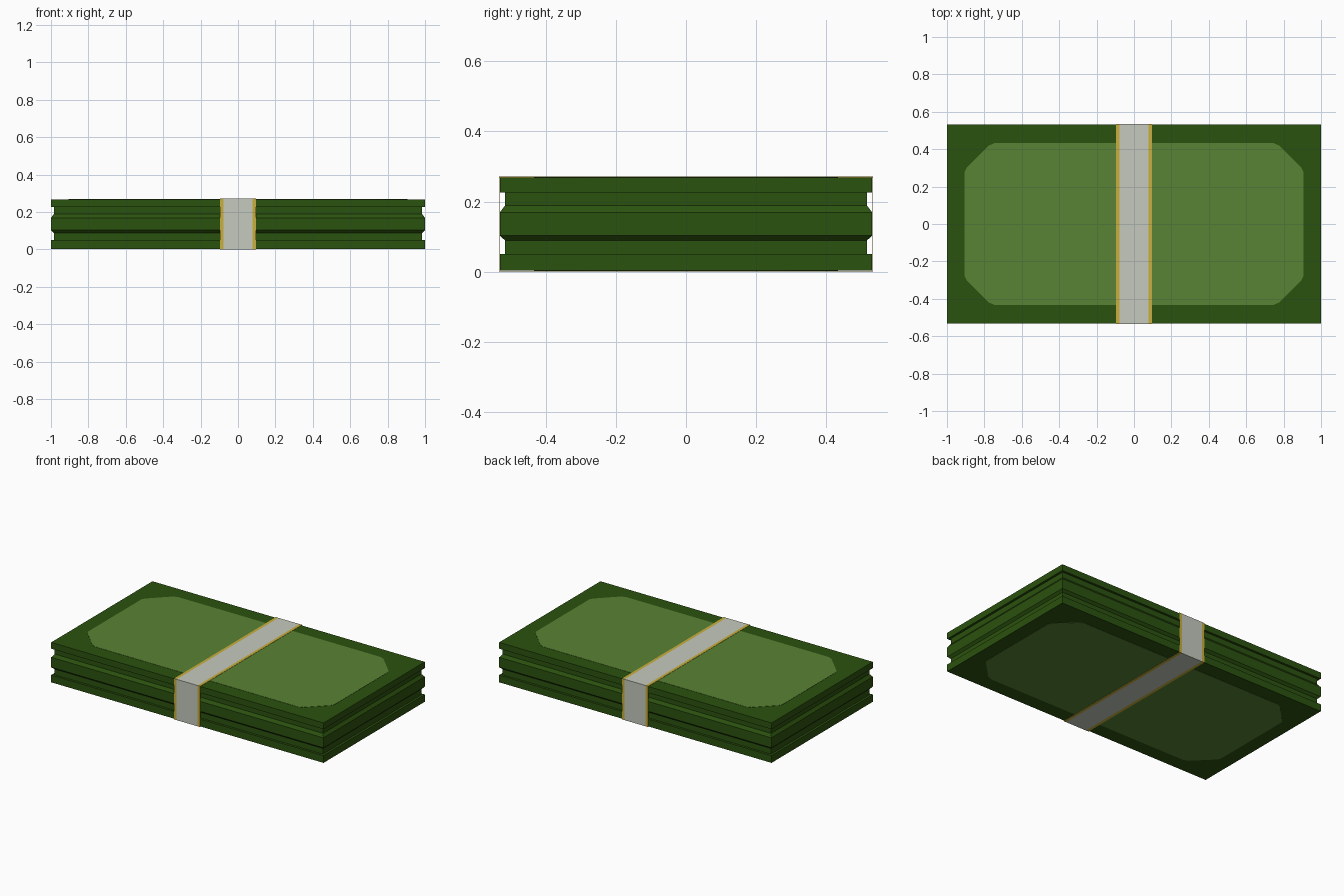
import bpy, bmesh

if "Cube" in bpy.data.objects:
    bpy.data.objects.remove(bpy.data.objects["Cube"])

HX, HY, H = 1.0, 0.531, 0.271   # half length, half width, height
T = 0.003                       # paper band and plate thickness


def material(name, rgb):
    m = bpy.data.materials.new(name)
    m.diffuse_color = (*rgb, 1)
    m.use_nodes = True
    m.node_tree.nodes["Principled BSDF"].inputs["Base Color"].default_value = m.diffuse_color
    return m


dark = material("dark green", (0.024, 0.084, 0.0044))
light = material("light green", (0.098, 0.223, 0.034))
grey = material("paper grey", (0.558, 0.591, 0.515))
gold = material("gold", (0.578, 0.429, 0.045))


def make(name, bm, *mats):
    bmesh.ops.recalc_face_normals(bm, faces=bm.faces)
    me = bpy.data.meshes.new(name)
    bm.to_mesh(me)
    bm.free()
    for m in mats:
        me.materials.append(m)
    ob = bpy.data.objects.new(name, me)
    bpy.context.collection.objects.link(ob)
    return ob


def bridge(bm, rings):
    for a, b in zip(rings, rings[1:]):
        n = len(a)
        for i in range(n):
            j = (i + 1) % n
            bm.faces.new((a[i], a[j], b[j], b[i]))


# Note stack: rectangular rings following the grooved edge profile (inset, z)
profile = [(0, T), (0, 0.051), (0.015, 0.051), (0.015, 0.089), (0, 0.103),
           (0, 0.169), (0.015, 0.189), (0.015, 0.226), (0, 0.226), (0, H - T)]
bm = bmesh.new()
rings = [[bm.verts.new((sx * (HX - d), sy * (HY - d), z))
          for sx, sy in ((-1, -1), (1, -1), (1, 1), (-1, 1))] for d, z in profile]
bridge(bm, rings)
bm.faces.new(rings[0][::-1])
bm.faces.new(rings[-1])
make("note_stack", bm, dark)

# Light panels on the top and bottom notes, with clipped corners
corner = [(0.905, 0.28), (0.895, 0.30), (0.775, 0.42), (0.745, 0.433)]
outline = (corner + [(-x, y) for x, y in corner[::-1]]
           + [(-x, -y) for x, y in corner] + [(x, -y) for x, y in corner[::-1]])
for name, z0, z1 in (("bottom_panel", 0.0015, T), ("top_panel", H - T, H - 0.0015)):
    bm = bmesh.new()
    rings = [[bm.verts.new((x, y, z)) for x, y in outline] for z in (z0, z1)]
    bridge(bm, rings)
    bm.faces.new(rings[0][::-1])
    bm.faces.new(rings[1])
    make(name, bm, light)

# Paper band wrapped around the middle, gold along both edges
bm = bmesh.new()
by = HY + T
rings = [[bm.verts.new((x, y, z)) for y, z in ((-by, 0), (by, 0), (by, H), (-by, H))]
         for x in (-0.096, -0.077, 0.077, 0.096)]
bridge(bm, rings)
for f in bm.faces:
    f.material_index = int(abs(f.calc_center_median().x) > 0.05)
    f.normal_update()
band = make("paper_band", bm, grey, gold)
solid = band.modifiers.new("thickness", 'SOLIDIFY')
solid.thickness = T - 0.0005
solid.offset = -1
